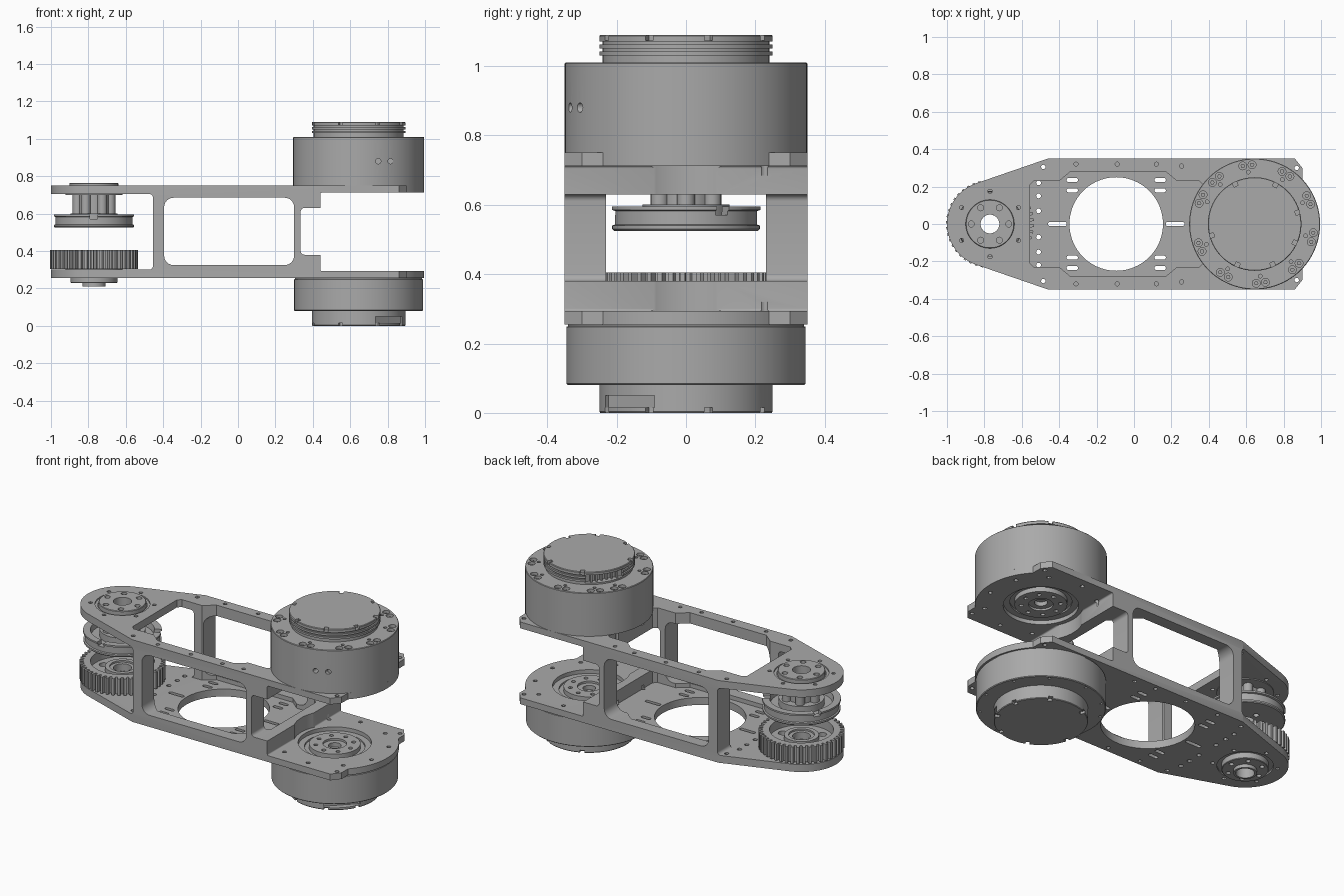
import bpy, bmesh
from math import sin, cos, pi, radians, hypot

cube = bpy.data.objects.get("Cube")
if cube:
    bpy.data.objects.remove(cube, do_unlink=True)

grey = bpy.data.materials.new("machined grey")
grey.use_nodes = True
COLOUR = (0.4, 0.4, 0.4, 1)
grey.diffuse_color = COLOUR
grey.node_tree.nodes["Principled BSDF"].inputs["Base Color"].default_value = COLOUR

MX, PX = 0.645, -0.77      # motor axis and pulley axis
MID = 1.005                # twice the height of the mirror plane


# ---- helpers ----
def arc(x, y, r, a0, a1, n):
    return [(x + r * cos(radians(a0 + (a1 - a0) * i / n)),
             y + r * sin(radians(a0 + (a1 - a0) * i / n))) for i in range(n + 1)]


def circle(x, y, r, n=24):
    return arc(x, y, r, 0, 360, n)[:-1]


def ring(x, r, size, angles, n=16):
    return [circle(x + r * cos(radians(a)), r * sin(radians(a)), size, n) for a in angles]


def rrect(x0, x1, y0, y1, r, n=6):
    return (arc(x1 - r, y1 - r, r, 0, 90, n) + arc(x0 + r, y1 - r, r, 90, 180, n)
            + arc(x0 + r, y0 + r, r, 180, 270, n) + arc(x1 - r, y0 + r, r, 270, 360, n))


def chord(x, angle, near, far, half):
    a = radians(angle)
    return [(x + d * cos(a) - w * sin(a), d * sin(a) + w * cos(a))
            for d, w in ((near, -half), (far, -half), (far, half), (near, half))]


def finish(name, bm):
    bmesh.ops.remove_doubles(bm, verts=bm.verts, dist=1e-5)
    bmesh.ops.recalc_face_normals(bm, faces=bm.faces)
    mesh = bpy.data.meshes.new(name)
    bm.to_mesh(mesh)
    bm.free()
    mesh.materials.append(grey)
    obj = bpy.data.objects.new(name, mesh)
    bpy.context.collection.objects.link(obj)
    return obj


def prisms(name, shapes, lo, hi, along_y=False):
    bm = bmesh.new()
    for pts in shapes:
        rows = [[bm.verts.new((a, h, b) if along_y else (a, b, h)) for a, b in pts]
                for h in (lo, hi)]
        bm.faces.new(rows[0])
        bm.faces.new(rows[1])
        for i in range(len(pts)):
            j = (i + 1) % len(pts)
            bm.faces.new((rows[0][i], rows[0][j], rows[1][j], rows[1][i]))
    return finish(name, bm)


def lathe(name, x, profile, closed=False, steps=96):
    bm = bmesh.new()
    vs = [bm.verts.new((x + r, 0, z)) for r, z in profile]
    pairs = list(zip(vs, vs[1:])) + ([(vs[-1], vs[0])] if closed else [])
    es = [bm.edges.new(p) for p in pairs]
    bmesh.ops.spin(bm, geom=vs + es, cent=(x, 0, 0), axis=(0, 0, 1),
                   angle=2 * pi, steps=steps, use_duplicate=False)
    return finish(name, bm)


def cut(obj, shapes, lo, hi, along_y=False):
    tool = prisms("cutter", shapes, lo, hi, along_y)
    tool.hide_render = True
    mod = obj.modifiers.new("cut", 'BOOLEAN')
    mod.operation, mod.solver, mod.object = 'DIFFERENCE', 'EXACT', tool
    bpy.context.view_layer.objects.active = obj
    bpy.ops.object.modifier_apply(modifier=mod.name)
    bpy.data.objects.remove(tool, do_unlink=True)


def mirrored(points, size):
    return [circle(x, s * y, size, 12) for x, y in points for s in (1, -1)]


# ---- frame: one outline, hollowed out ----
outline = (arc(PX, 0, 0.23, 110, 250, 40) + [(-0.46, -0.35), (0.86, -0.35), (0.9, -0.3)]
           + arc(MX, 0, 0.35, -43, 43, 32) + [(0.9, 0.3), (0.86, 0.35), (-0.46, 0.35)])
frame = prisms("arm_frame", [outline], 0.255, 0.75)
half = [(0.37, 0.21), (0.35, 0.23), (0.23, 0.23), (0.17, 0.28), (-0.34, 0.28),
        (-0.4, 0.23), (-0.535, 0.23), (-0.555, 0.21)]
cut(frame, [half + [(x, -y) for x, y in reversed(half)]], 0.3, 0.8)
cut(frame, [rrect(-1.2, -0.455, 0.3, 0.705, 0.02)], -0.5, 0.5, True)
cut(frame, [rrect(-0.395, 0.3, 0.325, 0.685, 0.05)], -0.5, 0.5, True)
cut(frame, [rrect(0.44, 1.2, 0.293, 0.712, 0.008)], -0.5, 0.5, True)
cut(frame, [rrect(0.335, 0.8, 0.38, 0.63, 0.02)], -0.5, 0.5, True)
cut(frame, [circle(MX, 0, 0.225, 96)], 0.293, 0.712)
cut(frame, [circle(MX, 0, 0.2, 96), circle(PX, 0, 0.15, 64)], 0.2, 0.8)

# floor opening, slots and screw holes
floor = [circle(-0.095, 0, 0.25, 96),
         rrect(-0.46, -0.36, -0.011, 0.011, 0.01), rrect(0.17, 0.27, -0.011, 0.011, 0.01)]
for cx in (-0.33, 0.14):
    for cy in (0.235, 0.18, -0.18, -0.235):
        floor.append(rrect(cx - 0.03, cx + 0.03, cy - 0.011, cy + 0.011, 0.01))
floor += mirrored([(-0.51, 0.22), (-0.51, 0.15), (-0.51, 0.07)], 0.013)
cut(frame, floor, 0.2, 0.4)
rail = mirrored([(-0.31, 0.32), (-0.09, 0.32), (0.12, 0.32), (0.255, 0.31)], 0.011)
cut(frame, rail, 0.2, 0.28)
cut(frame, rail, 0.725, 0.8)
through = mirrored([(-0.485, 0.305), (0.87, 0.3)], 0.012)
through += ring(PX, 0.175, 0.011, range(30, 390, 60), 12)
cut(frame, through, 0.2, 0.8)
RIM = (97, 58, 24, -13, -46, -84, -121, -157, 155, 131)
seat = ring(MX, 0.3, 0.012, RIM, 12)
cut(frame, seat, 0.275, 0.32)
cut(frame, seat, 0.685, 0.73)

# ---- motors: turned bodies with a recessed output hub facing inward ----
hub = [(0.2, 0.255), (0.2, 0.27), (0.165, 0.27), (0.165, 0.26), (0.14, 0.26), (0.14, 0.287),
       (0.065, 0.287), (0.065, 0.275), (0.035, 0.275), (0.035, 0.25), (0, 0.25)]
lower_motor = lathe("lower_motor", MX, [
    (0, 0), (0.247, 0), (0.25, 0.004), (0.25, 0.08), (0.341, 0.08), (0.345, 0.084),
    (0.345, 0.248), (0.34, 0.25), (0.34, 0.255)] + hub)
upper_motor = lathe("upper_motor", MX, [
    (0, 1.09), (0.247, 1.09), (0.25, 1.086), (0.25, 1.07), (0.24, 1.07), (0.24, 1.062),
    (0.25, 1.062), (0.25, 1.05), (0.24, 1.05), (0.24, 1.042), (0.25, 1.042), (0.25, 1.03),
    (0.24, 1.03), (0.24, 1.01), (0.347, 1.01), (0.35, 1.007), (0.35, 0.75)]
    + [(r, MID - z) for r, z in hub])
hub_screws = ring(MX, 0.105, 0.012, range(0, 360, 45), 12)
cut(lower_motor, hub_screws, 0.275, 0.32)
cut(upper_motor, hub_screws, 0.685, 0.73)

# counterbored screw pairs and small pins around the upper rim
cut(upper_motor, ring(MX, 0.317, 0.021, [a + d for a in RIM for d in (-4.5, 4.5)]), 0.985, 1.05)
cut(upper_motor, ring(MX, 0.28, 0.01, RIM, 12), 0.995, 1.05)
cut(lower_motor, ring(MX, 0.325, 0.008, RIM, 12), 0.05, 0.09)
screws = ring(MX, 0.317, 0.012, [a + d for a in RIM for d in (-4.5, 4.5)], 6)
prisms("rim_screws", screws, 0.98, 0.998)

# cap rim notches, connector recesses and side holes
notches = [chord(MX, a, 0.225, 0.27, 0.012) for a in (15, 62, 116, 195, 247, 294, 335)]
cut(upper_motor, notches, 1.073, 1.12)
cut(lower_motor, notches, -0.02, 0.015)
cut(upper_motor, [chord(MX, 147, 0.2, 0.3, 0.11)], 1.02, 1.072)
cut(lower_motor, [chord(MX, -45, 0.215, 0.3, 0.1)], 0.015, 0.05)
cut(upper_motor, [circle(x, 0.88, 0.014, 16) for x in (0.75, 0.815)], -0.4, -0.29, True)
prisms("connector_ribs", [chord(MX + 0.205 * cos(radians(147)) - w * sin(radians(147)), 0, 0, 0.012, 0.005)
                          and [(px - w * sin(radians(147)), py + w * cos(radians(147)))
                               for px, py in chord(MX, 147, 0.195, 0.218, 0.005)]
                          for w in (-0.075, -0.045, -0.015, 0.015, 0.045, 0.075)], 1.018, 1.074)

# ---- upper shaft: flange, bearing ring, column with posts, grooved pulley ----
flange = lathe("upper_flange", PX, [
    (0.05, 0.6), (0.08, 0.6), (0.08, 0.7), (0.152, 0.7), (0.152, 0.742), (0.135, 0.742),
    (0.135, 0.735), (0.13, 0.735), (0.13, 0.762), (0.127, 0.765), (0.05, 0.765)], True)
cut(flange, ring(PX, 0.1, 0.016, range(0, 360, 60)), 0.74, 0.8)
prisms("column_posts", ring(PX, 0.088, 0.026, range(0, 360, 60)), 0.585, 0.705)
pulley = lathe("upper_pulley", PX, [
    (0.05, 0.525), (0.208, 0.525), (0.213, 0.53), (0.213, 0.54), (0.205, 0.543), (0.205, 0.582),
    (0.215, 0.585), (0.215, 0.595), (0.175, 0.595), (0.17, 0.56), (0.125, 0.56),
    (0.125, 0.6), (0.05, 0.6)], True)
cut(pulley, [chord(PX, a, 0.15, 0.25, 0.02) for a in (30, 150, 270)], 0.57, 0.62)
cut(pulley, ring(PX, 0.09, 0.016, range(30, 390, 60)), 0.5, 0.56)

# ---- lower shaft: toothed gear and stepped boss ----
TEETH = 44
teeth = []
for i in range(TEETH):
    for step, r in ((0, 0.212), (0.4, 0.212), (0.5, 0.235), (0.9, 0.235)):
        a = 2 * pi * (i + step) / TEETH
        teeth.append((PX + r * cos(a), r * sin(a)))
gear = prisms("lower_gear", [teeth], 0.305, 0.405)
cut(gear, [circle(PX, 0, 0.175, 64)], 0.35, 0.5)
cut(gear, [circle(PX, 0, 0.055, 48)] + ring(PX, 0.125, 0.025, range(0, 360, 60)), 0.32, 0.4)
cut(gear, [circle(PX, 0, 0.05, 48)], 0.2, 0.5)
lathe("gear_hub", PX, [(0.05, 0.34), (0.095, 0.34), (0.095, 0.375), (0.07, 0.375),
                       (0.07, 0.365), (0.05, 0.365)], True)
boss = lathe("lower_boss", PX, [
    (0.05, 0.21), (0.062, 0.21), (0.062, 0.23), (0.122, 0.23), (0.125, 0.233), (0.125, 0.265),
    (0.152, 0.265), (0.152, 0.306), (0.05, 0.306)], True)
cut(boss, ring(PX, 0.095, 0.013, range(0, 360, 60)), 0.2, 0.25)

# ---- smooth the turned surfaces, keep machined edges sharp ----
for obj in bpy.context.collection.objects:
    if obj.type == 'MESH' and obj.data.materials and obj.data.materials[0] == grey:
        bpy.ops.object.select_all(action='DESELECT')
        obj.select_set(True)
        bpy.context.view_layer.objects.active = obj
        bpy.ops.object.shade_smooth_by_angle(angle=radians(30))
